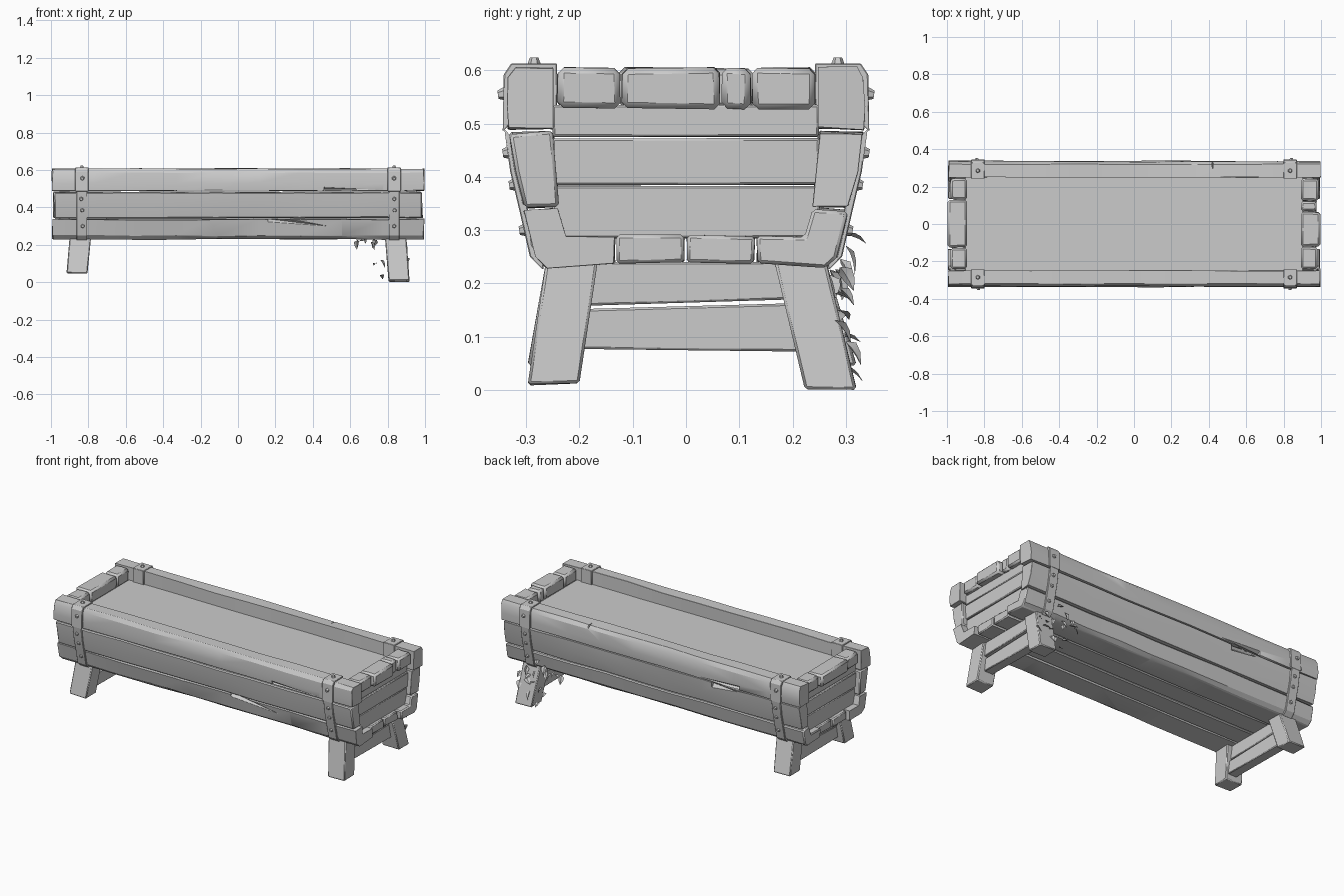
import bpy, bmesh, math, random
from mathutils import Vector, Euler

if "Cube" in bpy.data.objects:
    bpy.data.objects.remove(bpy.data.objects["Cube"])

random.seed(7)
R = random.uniform


def finish(name, bm, bevel=0.0):
    bmesh.ops.recalc_face_normals(bm, faces=bm.faces[:])
    me = bpy.data.meshes.new(name)
    bm.to_mesh(me)
    bm.free()
    ob = bpy.data.objects.new(name, me)
    bpy.context.collection.objects.link(ob)
    if bevel:
        m = ob.modifiers.new("worn_edges", 'BEVEL')
        m.width, m.segments, m.limit_method = bevel, 1, 'ANGLE'
        m.angle_limit = math.radians(40)
    return ob


def smooth(ob):
    bpy.ops.object.select_all(action='DESELECT')
    ob.select_set(True)
    bpy.context.view_layer.objects.active = ob
    bpy.ops.object.shade_smooth_by_angle(angle=math.radians(25))


def plank(name, profile, x0, x1, segs=1, wob=0.0, ragged=0.0, bevel=0.006, side=1):
    """Sweep a (y, z) outline along x with slightly wavy edges."""
    bm = bmesh.new()
    rings = []
    for i in range(segs + 1):
        x = x0 + (x1 - x0) * i / segs
        ring = []
        for y, z in profile:
            dx = R(0, ragged) * (1 if i == 0 else -1 if i == segs else 0)
            ring.append(bm.verts.new((x + dx, side * (y + R(-wob, wob * .5)), z + R(-wob, wob))))
        rings.append(ring)
    n = len(profile)
    for a, b in zip(rings, rings[1:]):
        for j in range(n):
            bm.faces.new((a[j], a[(j + 1) % n], b[(j + 1) % n], b[j]))
    bm.faces.new(rings[0])
    bm.faces.new(rings[-1])
    ob = finish(name, bm, bevel)
    smooth(ob)
    return ob


def rect(y0, y1, z0, z1):
    return [(y0, z0), (y1, z0), (y1, z1), (y0, z1)]


def chip(ob, loc, size, rot=(0, 0, 0)):
    """Cut a splinter-shaped notch into a board."""
    bm = bmesh.new()
    bmesh.ops.create_cone(bm, cap_ends=True, segments=4, radius1=1, radius2=0, depth=2)
    for v in bm.verts:
        v.co = Euler(rot).to_matrix() @ Vector(v.co[i] * size[i] for i in range(3)) + Vector(loc)
    cut = finish("chip_cutter", bm)
    cut.hide_render = True
    m = ob.modifiers.new("chip", 'BOOLEAN')
    m.object, m.operation, m.solver = cut, 'DIFFERENCE', 'EXACT'
    bpy.context.view_layer.objects.active = ob
    bpy.ops.object.modifier_move_to_index(modifier="chip", index=0)
    bpy.ops.object.modifier_apply(modifier="chip")
    bpy.data.objects.remove(cut)


# Long side boards, three tiers per side
upper = [(.25, .492), (.334, .49), (.338, .53), (.334, .585), (.32, .607), (.25, .607)]
middle = [(.24, .345), (.306, .342), (.322, .41), (.332, .482), (.25, .484)]
lower = [(.135, .235), (.262, .23), (.285, .25), (.305, .335), (.24, .341), (.225, .29), (.135, .29)]
boards = {}
for label, s in (("front", -1), ("back", 1)):
    boards[label, 2] = plank(label + "_upper_board", upper, -.995, 1, 9, .003, .008, side=s)
    boards[label, 1] = plank(label + "_middle_board", middle, -.99, .99, 9, .003, .01, side=s)
    boards[label, 0] = plank(label + "_lower_board", lower, -.995, .998, 9, .003, .01, side=s)

# Splits and notches in the boards
H = math.pi / 2
chip(boards["front", 0], (.36, -.30, .315), (.016, .02, .2), (0, H + .12, 0))
chip(boards["front", 0], (-.35, -.31, .338), (.008, .02, .2), (0, -H, 0))
chip(boards["front", 2], (.62, -.335, .497), (.012, .015, .16), (0, H, 0))
chip(boards["back", 2], (.42, .335, .60), (.012, .03, .08), (H, 0, 0))
chip(boards["back", 2], (-.45, .335, .497), (.014, .02, .14), (0, H, 0))
chip(boards["back", 1], (-.5, .325, .47), (.02, .02, .1), (0, -H, 0))

# Floor boards
for i, (y0, y1) in enumerate(((-.129, -.003), (.003, .129))):
    plank(f"floor_board_{i}", rect(y0, y1, .238, .29), -.98, .98, 6, .002, .01)

# Ends: recessed boards, top blocks, in mirrored pairs
blocks = {1: ((-.24, -.123, .985), (-.119, .064, 1), (.069, .122, .98), (.125, .243, .99)),
          -1: ((-.24, -.128, .985), (-.124, .128, 1), (.132, .243, .985))}
for label, s in (("left", -1), ("right", 1)):
    for i, (z0, z1) in enumerate(((.285, .382), (.385, .472), (.475, .535))):
        plank(f"{label}_end_board_{i}", rect(-.25, .25, z0, z1), s * .90, s * (.955 + .004 * (i % 2)),
              1, .001, bevel=.004)
    for i, (y0, y1, x) in enumerate(blocks[s]):
        plank(f"{label}_top_block_{i}", rect(y0, y1, .528, .604), s * .893, s * (x - .004),
              2, .003, bevel=.011)

# Filled surface inside the trough
plank("fill_surface", rect(-.255, .255, .50, .53), -.91, .91, bevel=0)


# Metal straps bent over the side boards
def strap(name, path, centre, x, half, s):
    c = Vector(centre)
    outer = [Vector(p) for p in path]
    inner = [p + (c - p).normalized() * .022 for p in reversed(outer)]
    plank(name, [tuple(p) for p in outer + inner], x - half, x + half, bevel=.002, side=s)


def nail(name, loc, normal):
    bm = bmesh.new()
    bmesh.ops.create_cone(bm, cap_ends=True, segments=6, radius1=.013, radius2=.008, depth=.014)
    q = Vector((0, 0, 1)).rotation_difference(Vector(normal))
    for v in bm.verts:
        v.co = q @ v.co + Vector(loc)
    finish(name, bm)


for xl, x in (("left", -.835), ("right", .835)):
    for yl, s in (("front", -1), ("back", 1)):
        tag = f"{xl}_{yl}"
        strap(tag + "_top_strap", [(.242, .525), (.242, .613), (.328, .613), (.342, .592), (.344, .485)],
              (.29, .54), x, .036, s)
        strap(tag + "_side_strap", [(.341, .49), (.330, .41), (.313, .338), (.293, .25), (.268, .225)],
              (.26, .40), x, .029, s)
        nail(tag + "_nail_top", (x, s * .285, .617), (0, 0, 1))
        for i, (y, z) in enumerate(((.346, .555), (.337, .445), (.325, .385), (.306, .30))):
            nail(f"{tag}_nail_{i}", (x + R(-.008, .008), s * y, z), (0, s, -.15))


# Splayed legs, slightly shorter on the left, with a two-board cross brace
def leg(name, sx, sy, foot, spread):
    bm = bmesh.new()
    bmesh.ops.create_cube(bm, size=1)
    for v in bm.verts:
        a, b = v.co.x * sx > 0, v.co.y * sy > 0
        if v.co.z > 0:
            v.co = (sx * (.90 if a else .785), sy * (.262 if b else .165), .245)
        else:
            v.co = (sx * (.917 if a else .805), sy * (spread if b else spread - .097), foot + R(0, .005))
    smooth(finish(name, bm, .005))


for xl, sx, foot in (("left", -1, .045), ("right", 1, 0)):
    leg(xl + "_front_leg", sx, -1, foot + .008 * (sx > 0), .297)
    leg(xl + "_back_leg", sx, 1, foot, .32)
    plank(xl + "_brace_lower", [(-.2, .077), (.22, .072), (.21, .163), (-.19, .152)],
          sx * .815, sx * .875, 1, bevel=.004)
    plank(xl + "_brace_upper", [(-.19, .158), (.2, .17), (.19, .24), (-.19, .24)],
          sx * .82, sx * .885, 1, bevel=.004)


# Creeping leaves around the back right leg
def leaf(name, loc, size, tilt):
    bm = bmesh.new()
    rib, left, right = [], [], []
    for t, w in ((0, .04), (.3, .32), (.65, .24), (1, .02)):
        sag = -.35 * t * t
        for row, k in ((left, -w), (rib, 0), (right, w)):
            row.append(bm.verts.new((k, t, sag + abs(k) * .4)))
    for a, b in ((left, rib), (rib, right)):
        for i in range(3):
            bm.faces.new((a[i], b[i], b[i + 1], a[i + 1]))
    m = Euler(tilt).to_matrix()
    for v in bm.verts:
        v.co = m @ (v.co * size) + Vector(loc)
    smooth(finish(name, bm))


spots = [(.64, .27, .225), (.68, .28, .22), (.71, .27, .215), (.74, .28, .225), (.67, .29, .245),
         (.73, .30, .27), (.78, .30, .29), (.76, .28, .12), (.74, .29, .10), (.77, .30, .04),
         (.80, .29, .21), (.84, .28, .18), (.87, .28, .15), (.90, .29, .19), (.91, .28, .13),
         (.83, .30, .09), (.86, .29, .23), (.80, .28, .15)]
for i, p in enumerate(spots):
    leaf(f"leaf_{i}", p, R(.035, .055), (R(-1.1, .3), R(-.5, .5), R(-1.3, 1.3)))
